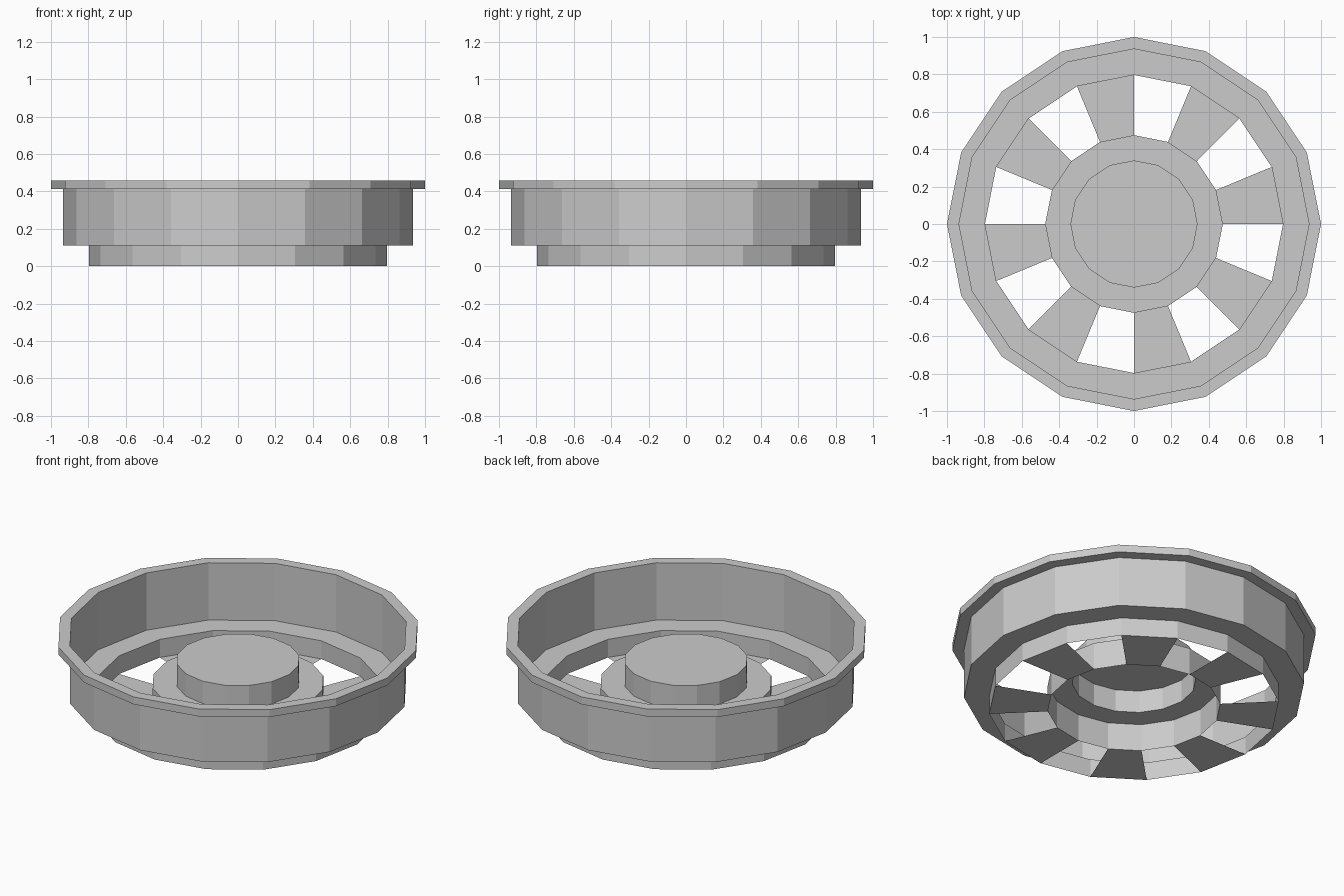
import bpy, bmesh
from math import cos, sin, tau

if "Cube" in bpy.data.objects:
    bpy.data.objects.remove(bpy.data.objects["Cube"])

SIDES = 16


def lathe(name, profile, sectors=range(SIDES)):
    """Revolve an open (radius, z) profile around z, keeping only the given sectors."""
    bm = bmesh.new()

    def ring_point(r, z, i):
        a = tau * (i % SIDES) / SIDES
        return bm.verts.new((r * cos(a), r * sin(a), z))

    for i in sectors:
        for (r0, z0), (r1, z1) in zip(profile, profile[1:]):
            corners = [ring_point(r1, z1, i), ring_point(r1, z1, i + 1)]
            corners += [ring_point(r0, z0, i + 1), ring_point(r0, z0, i)] if r0 else []
            if r0:
                bm.faces.new(corners)
    # Flat cap where the profile starts on the axis
    if profile[0][0] == 0:
        r, z = profile[1]
        bm.faces.new([ring_point(r, z, i) for i in range(SIDES)])
    bmesh.ops.remove_doubles(bm, verts=bm.verts, dist=1e-4)
    # Drop any vertices that no face uses
    bmesh.ops.delete(bm, geom=[v for v in bm.verts if not v.link_faces], context='VERTS')
    mesh = bpy.data.meshes.new(name)
    bm.to_mesh(mesh)
    bm.free()
    obj = bpy.data.objects.new(name, mesh)
    bpy.context.collection.objects.link(obj)
    return obj


# Stepped hub: raised disc, shoulder and outer collar, open underneath
lathe("hub", [(0, 0.30), (0.34, 0.30), (0.34, 0.165), (0.475, 0.165), (0.475, 0)])

# Flat spokes at the base, one in every second sector
lathe("spokes", [(0.475, 0), (0.797, 0)], range(0, SIDES, 2))

# Outer barrel: lower band, ledge and tall wall
lathe("barrel", [(0.797, 0), (0.797, 0.11), (0.936, 0.11), (0.936, 0.412)])

# Lip around the top edge
lathe("rim_lip", [(0.936, 0.412), (1, 0.412), (1, 0.457), (0.936, 0.457), (0.936, 0.412)])
